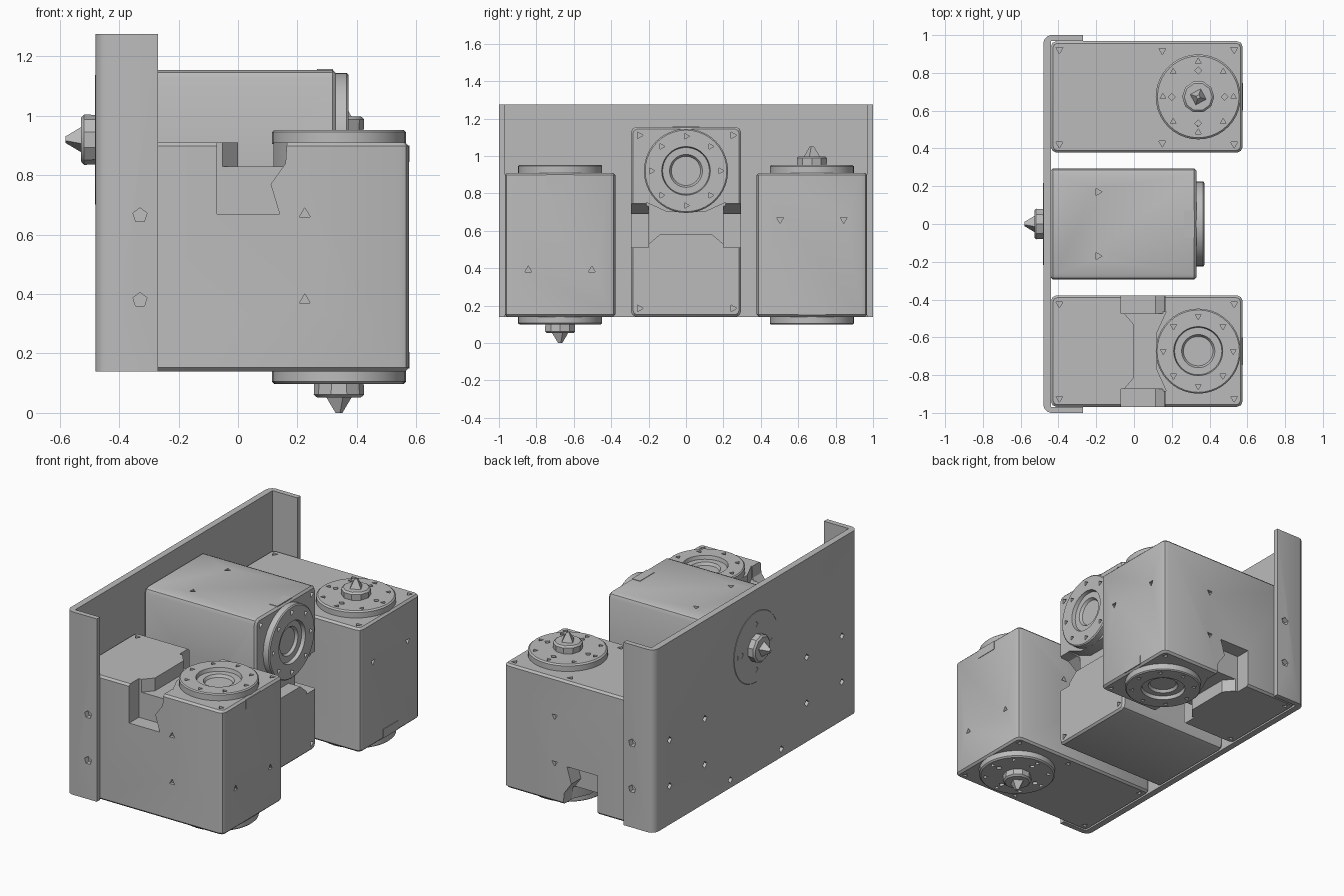
import bpy, bmesh
from math import pi, cos, sin
from mathutils import Matrix, Vector

cube = bpy.data.objects.get("Cube")
if cube:
    bpy.data.objects.remove(cube)

grey = bpy.data.materials.new("plain grey")
grey.use_nodes = True
grey.diffuse_color = (0.5, 0.5, 0.5, 1)
grey.node_tree.nodes["Principled BSDF"].inputs["Base Color"].default_value = (0.5, 0.5, 0.5, 1)

LENGTH, HALF, HEIGHT = 1.015, 0.295, 0.77   # motor case size
AXIS = 0.78                                 # shaft position along the case


def to_object(bm, name):
    bmesh.ops.recalc_face_normals(bm, faces=bm.faces)
    mesh = bpy.data.meshes.new(name)
    bm.to_mesh(mesh)
    bm.free()
    mesh.materials.append(grey)
    obj = bpy.data.objects.new(name, mesh)
    bpy.context.scene.collection.objects.link(obj)
    return obj


def cut(obj, bm):
    """Subtract the cutter mesh from the object and bake the result."""
    cutter = to_object(bm, "cutter")
    cutter.hide_render = True
    mod = obj.modifiers.new("cut", "BOOLEAN")
    mod.operation, mod.solver, mod.object = "DIFFERENCE", "EXACT", cutter
    graph = bpy.context.evaluated_depsgraph_get()
    baked = bpy.data.meshes.new_from_object(obj.evaluated_get(graph))
    obj.modifiers.clear()
    obj.data = baked
    bpy.data.objects.remove(cutter)


def prism(bm, points, offset, place):
    """Extrude a flat polygon along an offset; place maps (a, b) to a 3D point."""
    face = bm.faces.new([bm.verts.new(place(a, b)) for a, b in points])
    new = bmesh.ops.extrude_face_region(bm, geom=[face])["geom"]
    bmesh.ops.translate(bm, verts=[v for v in new if isinstance(v, bmesh.types.BMVert)], vec=offset)


def hole(bm, spot, direction, sides=3, radius=0.021, depth=0.04):
    """Small screw hole cutter, centred on the surface."""
    turn = Vector(direction).to_track_quat("Z", "Y").to_matrix().to_4x4()
    bmesh.ops.create_cone(bm, cap_ends=True, segments=sides, radius1=radius, radius2=radius,
                          depth=depth, matrix=Matrix.Translation(spot) @ turn)


def lathe(name, profile, steps=40):
    bm = bmesh.new()
    verts = [bm.verts.new((r, 0, z)) for r, z in profile]
    edges = [bm.edges.new(pair) for pair in zip(verts, verts[1:])]
    bmesh.ops.spin(bm, geom=verts + edges, cent=(0, 0, 0), axis=(0, 0, 1),
                   angle=2 * pi, steps=steps)
    bmesh.ops.remove_doubles(bm, verts=bm.verts, dist=0.0005)
    return to_object(bm, name)


def disc_holes(obj, z, radius, count, sides):
    bm = bmesh.new()
    for i in range(count):
        a = 2 * pi * i / count
        hole(bm, (radius * cos(a), radius * sin(a), z), (0, 0, 1), sides, 0.018)
    cut(obj, bm)


def make_case():
    bm = bmesh.new()
    bmesh.ops.create_cube(bm, size=1, matrix=Matrix.Translation((LENGTH / 2, 0, HEIGHT / 2))
                          @ Matrix.Diagonal((LENGTH, 2 * HALF, HEIGHT, 1)))
    upright = [e for e in bm.edges if abs(e.verts[0].co.z - e.verts[1].co.z) > 0.1]
    bmesh.ops.bevel(bm, geom=upright, offset=0.03, segments=2, profile=0.5, affect="EDGES")
    rims = [e for e in bm.edges if abs(e.verts[0].co.z - e.verts[1].co.z) < 0.01]
    bmesh.ops.bevel(bm, geom=rims, offset=0.012, segments=1, affect="EDGES")
    obj = to_object(bm, "case")

    # cable notches in both sides
    for side in (-1, 1):
        bm = bmesh.new()
        outline = [(0.37, 0.53), (0.58, 0.53), (0.55, 0.63), (0.6, 0.7), (0.61, 0.85), (0.37, 0.85)]
        prism(bm, outline, (0, side * 0.2, 0), lambda a, b: (a, side * 0.2, b))
        cut(obj, bm)
    # shallow channel joining the notches
    bm = bmesh.new()
    half = [(0.38, 0.21), (0.44, 0.14)], [(0.56, 0.1), (0.61, 0.21)]
    outline = half[0] + [(x, -y) for x, y in half[0][::-1]] \
        + [(x, -y) for x, y in half[1][::-1]] + half[1]
    prism(bm, outline, (0, 0, 0.2), lambda a, b: (a, b, 0.69))
    cut(obj, bm)
    # screw holes
    bm = bmesh.new()
    for side in (-1, 1):
        for z, up in ((0, -1), (HEIGHT, 1)):
            for x in (0.045, LENGTH - 0.045):
                hole(bm, (x, side * 0.25, z), (0, 0, up))
        hole(bm, (0.59, side * 0.245, 0), (0, 0, -1))
        hole(bm, (LENGTH, side * 0.17, 0.25), (1, 0, 0))
        for z in (0.24, 0.53):
            hole(bm, (0.665, side * HALF, z), (0, side, 0))
    cut(obj, bm)
    return obj


def make_parts():
    idler = lathe("idler_disc", [(0, 0.004), (0.078, 0.004), (0.088, 0.02), (0.125, 0.02),
                                 (0.13, 0.042), (0.218, 0.042), (0.225, 0.036), (0.225, -0.004)])
    disc_holes(idler, 0.042, 0.185, 8, 3)
    horn = lathe("output_disc", [(0, -0.042), (0.216, -0.042), (0.225, -0.034), (0.225, 0.004)])
    disc_holes(horn, -0.042, 0.187, 8, 3)
    disc_holes(horn, -0.042, 0.14, 4, 4)
    hub = lathe("output_hub", [(0, -0.088), (0.074, -0.088), (0.085, -0.078), (0.083, -0.038)], 10)
    tip = lathe("shaft_tip", [(0, -0.14), (0.012, -0.14), (0.045, -0.087), (0.04, -0.08)], 4)
    bm = bmesh.new()
    bmesh.ops.create_cube(bm, size=1, matrix=Matrix.Translation((LENGTH, 0, HEIGHT - 0.037))
                          @ Matrix.Diagonal((0.006, 0.145, 0.055, 1)))
    tab = to_object(bm, "plug_tab")
    at_axis = Matrix.Translation((AXIS, 0, 0))
    top = Matrix.Translation((AXIS, 0, HEIGHT))
    return [(make_case(), Matrix()), (idler, top), (horn, at_axis), (hub, at_axis),
            (tip, at_axis @ Matrix.Rotation(0.3, 4, "Z")), (tab, Matrix())]


# three motors: front upright, back upside down, middle lying against the plate
swap = Matrix(((0, 0, 1, 0), (0, -1, 0, 0), (1, 0, 0, 0), (0, 0, 0, 1)))
poses = {
    "front": Matrix.Translation((-0.44, -0.673, 0.14)),
    "back": Matrix.Translation((-0.44, 0.673, 0.91)) @ Matrix.Rotation(pi, 4, "X"),
    "middle": Matrix.Translation((-0.44, 0, 0.14)) @ swap,
}
motor_objects = []
for part, local in make_parts():
    for place, pose in poses.items():
        copy = bpy.data.objects.new(f"{place}_motor_{part.name}", part.data)
        copy.matrix_world = pose @ local
        bpy.context.scene.collection.objects.link(copy)
        motor_objects.append(copy)
    bpy.data.objects.remove(part)

# bracket: a folded sheet with rounded outer corners
bm = bmesh.new()
side = [(-0.27, 0.968), (-0.27, 1.0), (-0.44, 1.0), (-0.46, 0.993), (-0.473, 0.98), (-0.48, 0.96)]
inner = [(-0.44, 0.968)]
outline = inner + side + [(x, -y) for x, y in side[::-1]] + [(x, -y) for x, y in inner]
prism(bm, outline, (0, 0, 1.135), lambda a, b: (a, b, 0.14))
bracket = to_object(bm, "bracket")
bm = bmesh.new()
for s in (-1, 1):
    for z in (0.38, 0.665):
        hole(bm, (-0.33, s * 0.985, z), (0, s, 0), 5, 0.025, 0.06)
        for y in (0.5, 0.845):
            hole(bm, (-0.48, s * y, z), (-1, 0, 0), 4)
    hole(bm, (-0.48, s * 0.25, 0.19), (-1, 0, 0), 4)
cut(bracket, bm)

# smooth rounded surfaces, keep hard edges
bpy.ops.object.select_all(action="DESELECT")
for obj in motor_objects + [bracket]:
    obj.select_set(True)
bpy.context.view_layer.objects.active = bracket
bpy.ops.object.shade_smooth_by_angle(angle=0.5)
